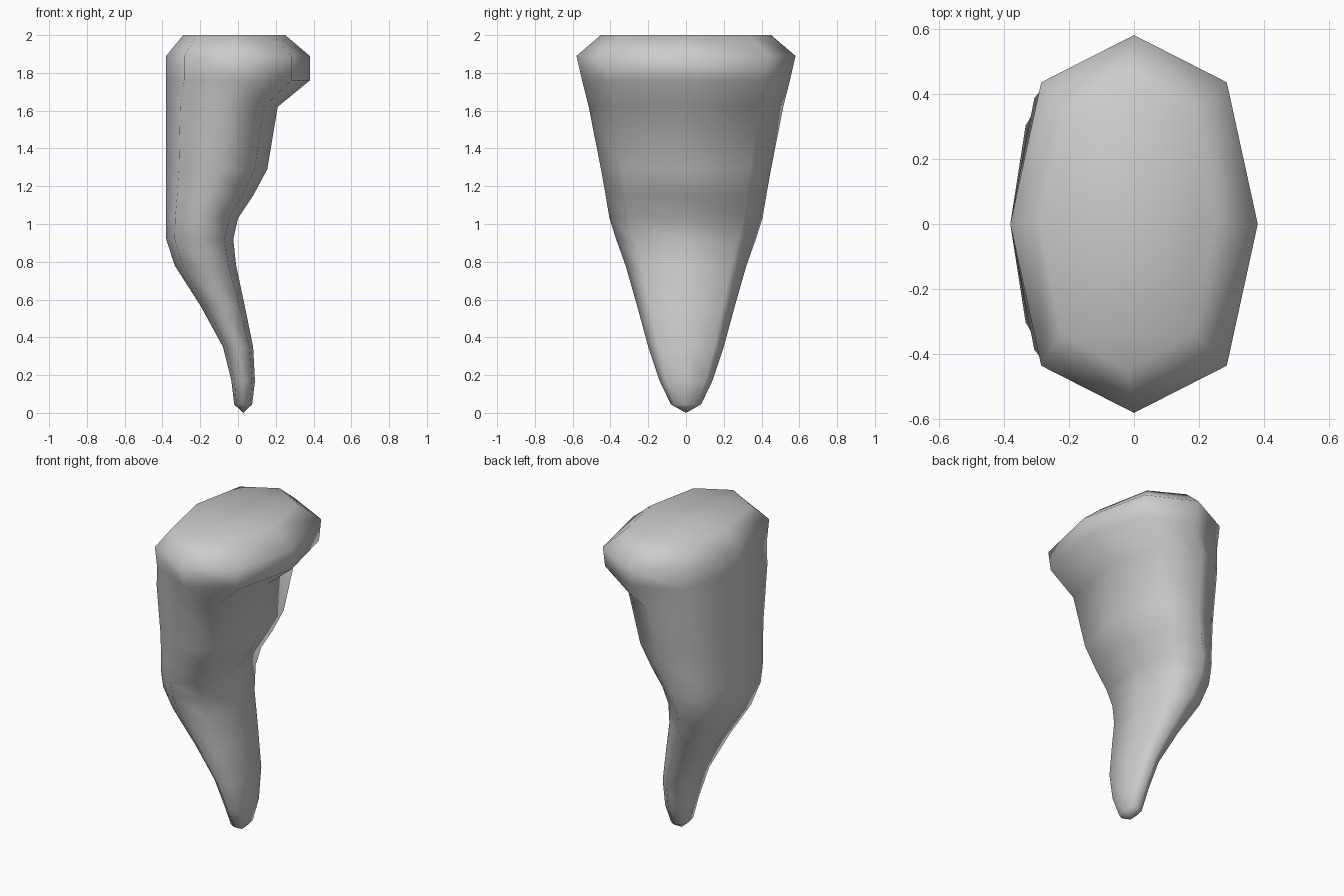
import bpy, bmesh

if "Cube" in bpy.data.objects:
    bpy.data.objects.remove(bpy.data.objects["Cube"])

# Cross-sections from root to tip: height, left x, right x, half depth in y
SECTIONS = [
    (2.00, -0.29, 0.25, 0.45),
    (1.89, -0.38, 0.38, 0.58),
    (1.76, -0.38, 0.38, 0.55),
    (1.62, -0.38, 0.21, 0.515),
    (1.29, -0.38, 0.155, 0.45),
    (1.15, -0.38, 0.08, 0.425),
    (1.03, -0.38, 0.0, 0.405),
    (0.92, -0.38, -0.025, 0.37),
    (0.78, -0.335, -0.01, 0.32),
    (0.57, -0.20, 0.035, 0.26),
    (0.35, -0.08, 0.08, 0.20),
    (0.17, -0.035, 0.09, 0.14),
    (0.045, -0.02, 0.075, 0.08),
]
# Eight-sided outline shared by every section
D = 0.75
OUTLINE = [(1, 0), (D, D), (0, 1), (-D, D), (-1, 0), (-D, -D), (0, -1), (D, -D)]

# Curved horn: loft the sections, close the top flat and the tip to a point
bm = bmesh.new()
rings = []
for z, left, right, depth in SECTIONS:
    cx, rx = (left + right) / 2, (right - left) / 2
    rings.append([bm.verts.new((cx + rx * u, depth * v, z)) for u, v in OUTLINE])
bm.faces.new(rings[0])
for a, b in zip(rings, rings[1:]):
    for i in range(8):
        j = (i + 1) % 8
        bm.faces.new((a[i], b[i], b[j], a[j]))
tip = bm.verts.new((0.028, 0, 0))
for i in range(8):
    bm.faces.new((rings[-1][i], tip, rings[-1][(i + 1) % 8]))
bmesh.ops.recalc_face_normals(bm, faces=bm.faces)
for f in bm.faces:
    f.smooth = True

mesh = bpy.data.meshes.new("horn")
bm.to_mesh(mesh)
bm.free()
bpy.context.collection.objects.link(bpy.data.objects.new("horn", mesh))
